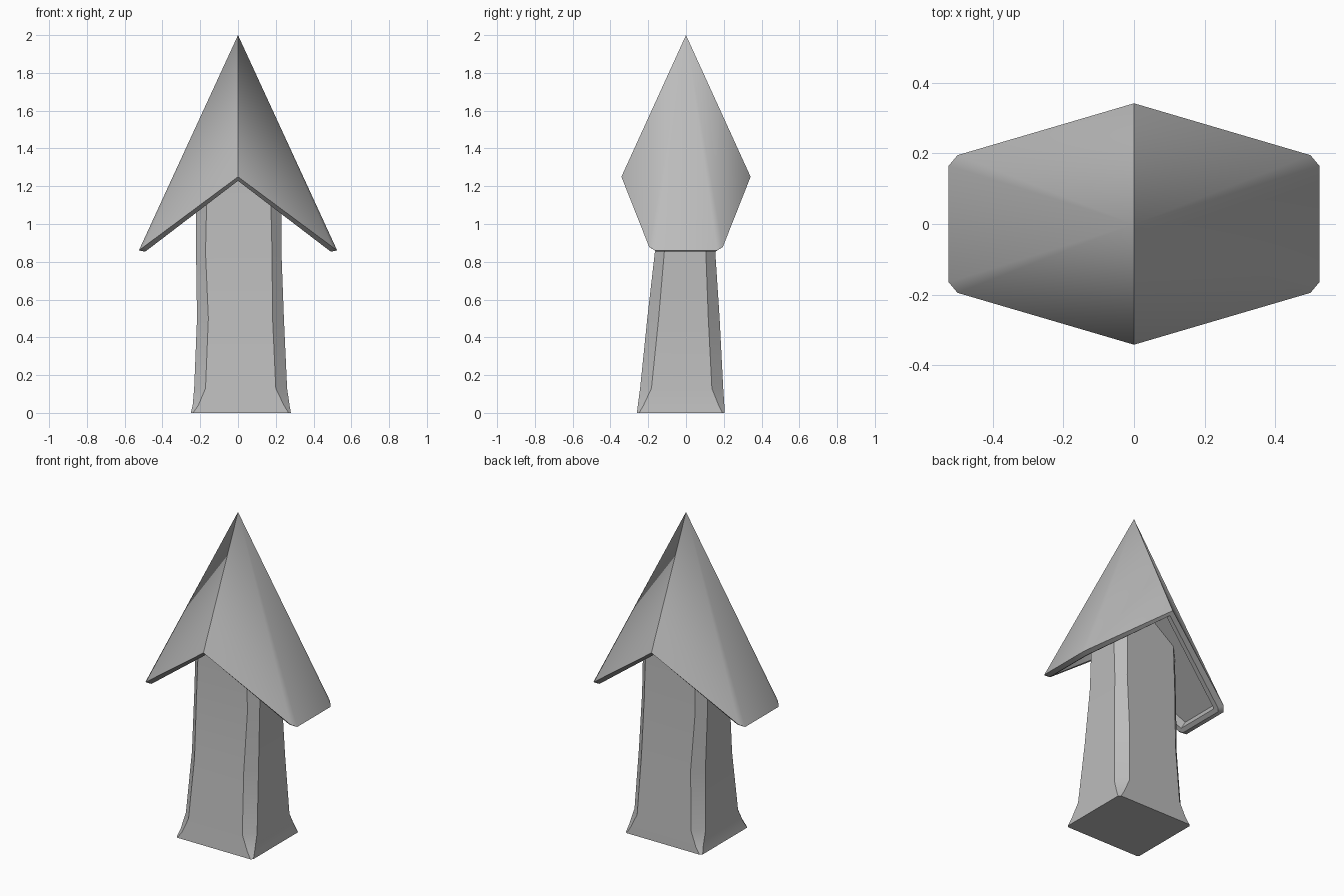
import bpy, bmesh, math

cube = bpy.data.objects.get("Cube")
if cube:
    bpy.data.objects.remove(cube, do_unlink=True)

# One plain stone colour
stone = bpy.data.materials.new("stone grey")
stone.use_nodes = True
GREY = (0.5, 0.5, 0.5, 1)
stone.diffuse_color = GREY
stone.node_tree.nodes["Principled BSDF"].inputs["Base Color"].default_value = GREY


def finish(bm, name, angle):
    """Turn a bmesh into a smoothed, coloured object."""
    bmesh.ops.recalc_face_normals(bm, faces=bm.faces)
    mesh = bpy.data.meshes.new(name)
    bm.to_mesh(mesh)
    bm.free()
    mesh.materials.append(stone)
    obj = bpy.data.objects.new(name, mesh)
    bpy.context.collection.objects.link(obj)
    bpy.ops.object.select_all(action="DESELECT")
    obj.select_set(True)
    bpy.context.view_layer.objects.active = obj
    bpy.ops.object.shade_smooth_by_angle(angle=math.radians(angle))
    return obj


# Tower shaft: chamfered rectangles lofted upward (z, x0, x1, y0, y1, chamfer)
LEVELS = [
    (0.00, -0.25, 0.28, -0.26, 0.205, 0.012),
    (0.04, -0.24, 0.273, -0.255, 0.203, 0.03),
    (0.13, -0.232, 0.26, -0.243, 0.197, 0.06),
    (0.50, -0.217, 0.243, -0.205, 0.178, 0.06),
    (0.85, -0.222, 0.23, -0.165, 0.155, 0.05),
    (1.28, -0.222, 0.23, -0.155, 0.15, 0.06),
]
bm = bmesh.new()
rings = []
for z, x0, x1, y0, y1, c in LEVELS:
    outline = [(x0 + c, y0), (x1 - c, y0), (x1, y0 + c), (x1, y1 - c),
               (x1 - c, y1), (x0 + c, y1), (x0, y1 - c), (x0, y0 + c)]
    rings.append([bm.verts.new((x, y, z)) for x, y in outline])
for low, high in zip(rings, rings[1:]):
    for i in range(8):
        j = (i + 1) % 8
        bm.faces.new((low[i], low[j], high[j], high[i]))
bm.faces.new(rings[0][::-1])
bm.faces.new(rings[-1])
finish(bm, "tower_shaft", 35)

# Steep roof: two pointed wings meeting on a ridge, with a V-shaped underside
bm = bmesh.new()
apex = bm.verts.new((0, 0, 2))
gable_front = bm.verts.new((0, -0.342, 1.25))
gable_back = bm.verts.new((0, 0.342, 1.25))
EAVE = [(0.50, -0.195), (0.525, -0.165), (0.525, 0.165), (0.50, 0.195)]
undersides = []
for side in (1, -1):
    eave = [bm.verts.new((side * x, y, 1.25 - 0.743 * x)) for x, y in EAVE]
    edge = [gable_front] + eave + [gable_back]
    for a, b in zip(edge, edge[1:]):
        bm.faces.new((apex, a, b))
    undersides.append(bm.faces.new(edge))
bmesh.ops.recalc_face_normals(bm, faces=bm.faces)

# Raised lip around the underside, then a shallow recessed panel
bmesh.ops.inset_region(bm, faces=undersides, thickness=0.025, depth=0.025)
bmesh.ops.inset_region(bm, faces=undersides, thickness=0.03, depth=0.0)
bmesh.ops.inset_region(bm, faces=undersides, thickness=0.01, depth=-0.05)
finish(bm, "pointed_roof", 45)
